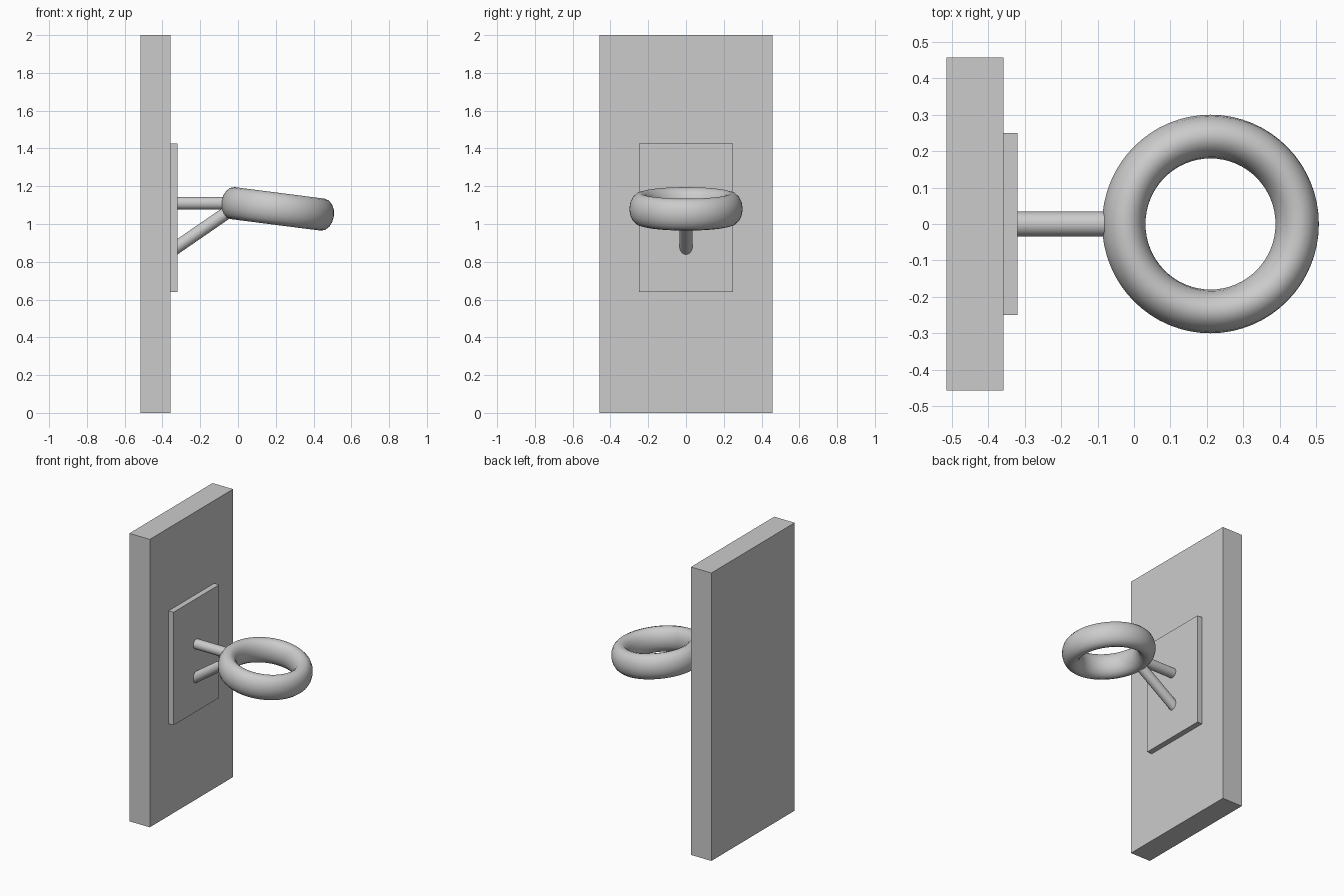
import bpy
from math import radians
from mathutils import Vector

cube = bpy.data.objects.get("Cube")
if cube:
    bpy.data.objects.remove(cube, do_unlink=True)

# Single grey finish
GREY = (0.6, 0.6, 0.6, 1)
grey = bpy.data.materials.new("plain grey")
grey.use_nodes = True
grey.diffuse_color = GREY
grey.node_tree.nodes["Principled BSDF"].inputs["Base Color"].default_value = GREY


def finish(name, smooth=False):
    obj = bpy.context.object
    obj.name = name
    obj.data.materials.append(grey)
    bpy.ops.object.transform_apply(location=False, rotation=False, scale=True)
    if smooth:
        bpy.ops.object.shade_smooth_by_angle(angle=radians(40))
    return obj


def box(name, low, high):
    low, high = Vector(low), Vector(high)
    bpy.ops.mesh.primitive_cube_add(size=1, location=(low + high) / 2)
    bpy.context.object.scale = high - low
    return finish(name)


def rod(name, start, end, radius):
    start, end = Vector(start), Vector(end)
    axis = end - start
    bpy.ops.mesh.primitive_cylinder_add(
        vertices=32, radius=radius, depth=axis.length,
        location=(start + end) / 2, rotation=axis.to_track_quat("Z", "Y").to_euler())
    return finish(name, smooth=True)


# Backboard and mounting plate
box("backboard", (-0.515, -0.457, 0), (-0.358, 0.457, 2))
box("mounting_plate", (-0.358, -0.25, 0.64), (-0.32, 0.25, 1.425))

# Tilted ring with a tall oval section
bpy.ops.mesh.primitive_torus_add(
    major_radius=0.24, minor_radius=0.06, major_segments=64, minor_segments=16,
    location=(0.21, 0, 1.08), rotation=(0, radians(7.3), 0))
bpy.context.object.scale.z = 1.42
finish("ring", smooth=True)

# Support arms
rod("upper_arm", (-0.34, 0, 1.11), (-0.02, 0, 1.11), 0.034)
rod("lower_brace", (-0.345, 0, 0.863), (-0.04, 0, 1.073), 0.034)
